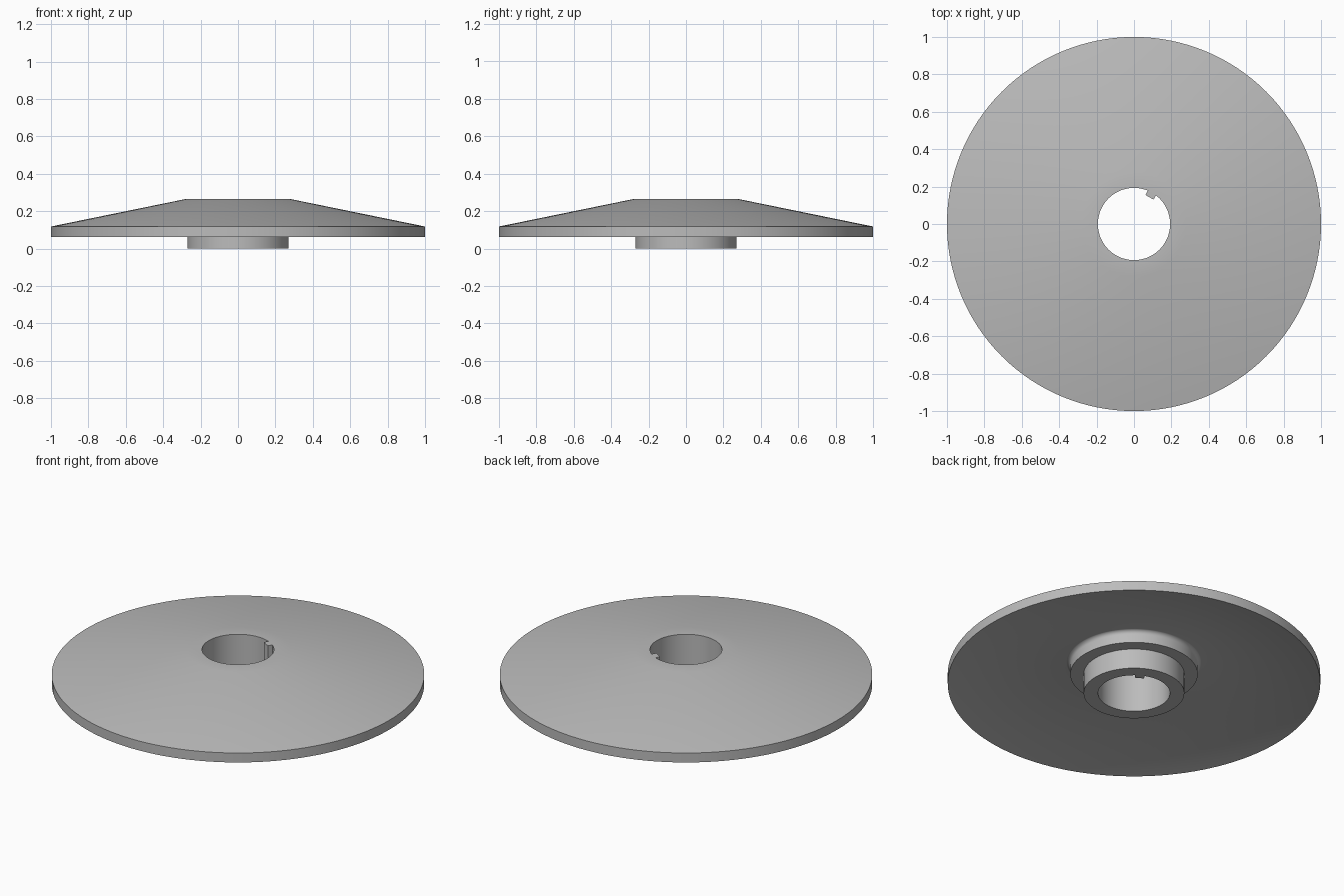
import bpy, bmesh, math
from mathutils import Matrix

cube = bpy.data.objects.get("Cube")
if cube:
    bpy.data.objects.remove(cube, do_unlink=True)

metal = bpy.data.materials.new("grey metal")
grey = (0.5, 0.5, 0.5, 1)
metal.diffuse_color = grey
metal.use_nodes = True
metal.node_tree.nodes["Principled BSDF"].inputs["Base Color"].default_value = grey

HEIGHT = 0.265
BORE = 0.193


def finish(name, bm, smooth):
    """Turn a bmesh into a named, coloured object."""
    bmesh.ops.recalc_face_normals(bm, faces=bm.faces)
    mesh = bpy.data.meshes.new(name)
    bm.to_mesh(mesh)
    bm.free()
    mesh.materials.append(metal)
    obj = bpy.data.objects.new(name, mesh)
    bpy.context.collection.objects.link(obj)
    if smooth:
        bpy.ops.object.select_all(action="DESELECT")
        obj.select_set(True)
        bpy.context.view_layer.objects.active = obj
        bpy.ops.object.shade_smooth_by_angle(angle=math.radians(30))
    return obj


def lathe(name, profile, steps=128):
    """Spin a closed (radius, height) profile around z."""
    bm = bmesh.new()
    verts = [bm.verts.new((r, 0, z)) for r, z in profile]
    edges = [bm.edges.new((a, b)) for a, b in zip(verts, verts[1:] + verts[:1])]
    bmesh.ops.spin(bm, geom=verts + edges, axis=(0, 0, 1), cent=(0, 0, 0),
                   angle=math.tau, steps=steps, use_merge=True)
    bmesh.ops.remove_doubles(bm, verts=bm.verts, dist=1e-5)
    return finish(name, bm, True)


# Small fillet where the hub wall runs into the sloping underside
R = 0.025
fillet = [(0.342 + R * (1 - math.cos(a)), 0.167 + R * math.sin(a))
          for a in (math.radians(13 * i) for i in range(7))]

# Conical disc with stepped hub and bore
lathe("conical_disc", [
    (BORE, 0), (0.27, 0), (0.27, 0.118), (0.342, 0.118),
    *fillet,
    (1, 0.062), (1, 0.118), (0.28, HEIGHT), (BORE, HEIGHT),
])

# Key running the full length of the bore
bm = bmesh.new()
bmesh.ops.create_cube(bm, size=1)
inner, outer = 0.165, BORE + 0.002
bmesh.ops.scale(bm, vec=(outer - inner, 0.05, HEIGHT), verts=bm.verts)
bmesh.ops.translate(bm, vec=((inner + outer) / 2, 0, HEIGHT / 2), verts=bm.verts)
bmesh.ops.rotate(bm, cent=(0, 0, 0), matrix=Matrix.Rotation(math.radians(60), 3, "Z"),
                 verts=bm.verts)
finish("bore_key", bm, False)
